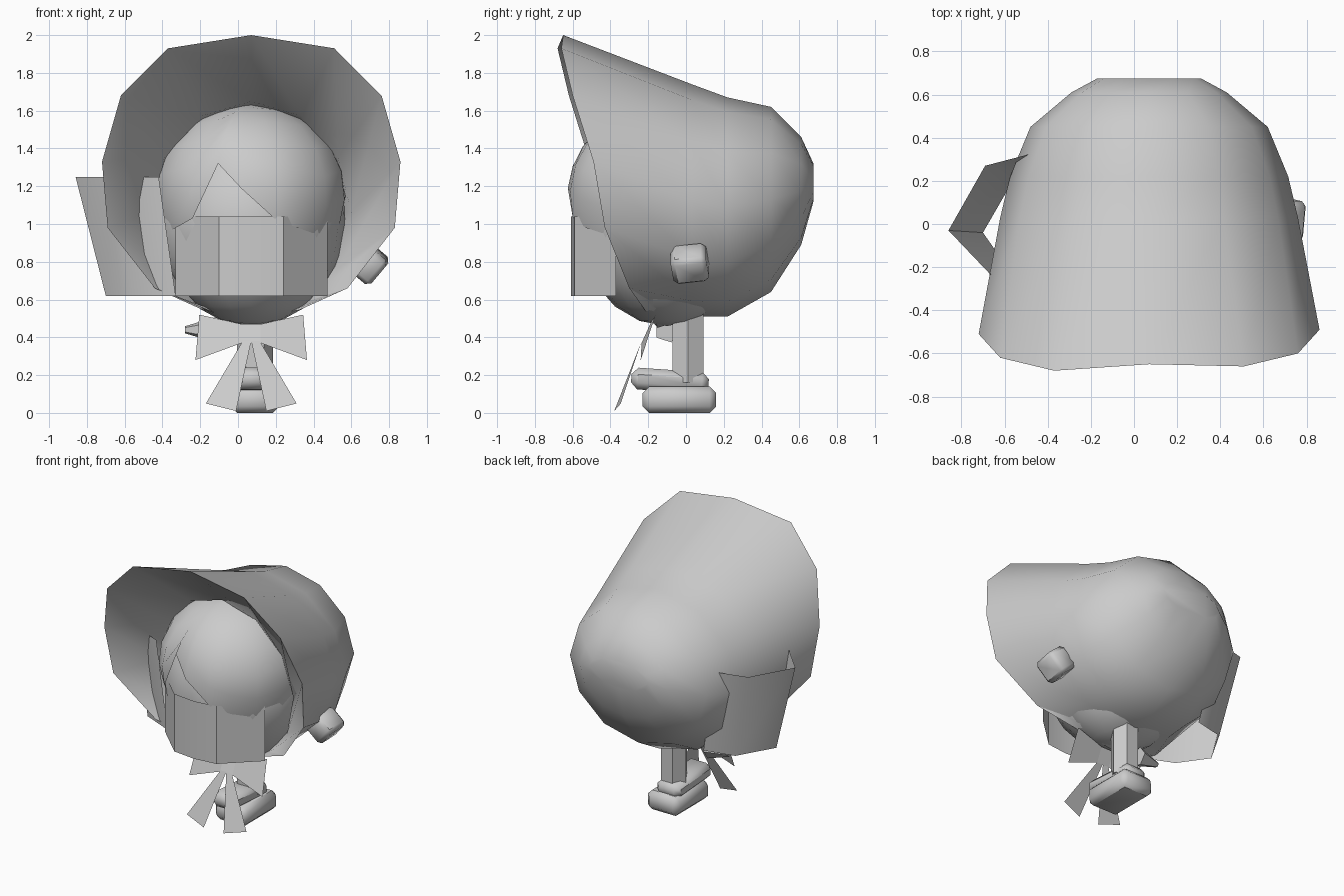
import bpy, bmesh
from math import sin, cos, asin, radians, pi
from mathutils import Matrix, Vector

if "Cube" in bpy.data.objects:
    bpy.data.objects.remove(bpy.data.objects["Cube"])

CX = 0.07  # body centre line


def finish(name, bm, smooth=True, angle=45):
    bmesh.ops.recalc_face_normals(bm, faces=bm.faces)
    me = bpy.data.meshes.new(name)
    bm.to_mesh(me)
    bm.free()
    ob = bpy.data.objects.new(name, me)
    bpy.context.collection.objects.link(ob)
    if smooth:
        bpy.ops.object.select_all(action='DESELECT')
        ob.select_set(True)
        bpy.context.view_layer.objects.active = ob
        bpy.ops.object.shade_smooth_by_angle(angle=radians(angle))
    return ob


def loft(name, rows, closed=False, cap=False, smooth=True, angle=45):
    bm = bmesh.new()
    vs = [[bm.verts.new(p) for p in r] for r in rows]
    n = len(rows[0])
    for a, b in zip(vs, vs[1:]):
        for i in range(n if closed else n - 1):
            j = (i + 1) % n
            bm.faces.new((a[i], a[j], b[j], b[i]))
    if cap:
        bm.faces.new(vs[-1])
    return finish(name, bm, smooth, angle)


def ring(y, w, c, h, tilt=0):
    return [(CX + w * sin(k * pi / 6), y - tilt * cos(k * pi / 6),
             c + h * cos(k * pi / 6)) for k in range(12)]


def ellipsoid(name, loc, r, seg=16, rows=10):
    bm = bmesh.new()
    bmesh.ops.create_uvsphere(bm, u_segments=seg, v_segments=rows, radius=1,
                              matrix=Matrix.Translation(loc) @ Matrix.Diagonal((*r, 1)))
    return finish(name, bm)


def block(name, loc, size, rot=None, bevel=0.03):
    bm = bmesh.new()
    m = Matrix.Translation(loc) @ (rot or Matrix()) @ Matrix.Diagonal((*size, 1))
    bmesh.ops.create_cube(bm, size=1, matrix=m)
    bmesh.ops.bevel(bm, geom=bm.edges[:], offset=bevel, segments=1, affect='EDGES')
    return finish(name, bm)


# Bonnet: flared rim lofted back to a rounded crown, with an inner lining
half = [(0, -.65, 2.0), (.44, -.66, 1.93), (.69, -.60, 1.68), (.79, -.49, 1.33),
        (.76, -.43, .98), (.51, -.30, .66), (0, -.15, .45)]
rim = [(CX + x, y, z) for x, y, z in half]
rim += [(CX - x, y - .02, z) for x, y, z in half[5:0:-1]]
loft("bonnet", [rim, ring(.03, .69, 1.125, .615), ring(.22, .645, 1.09, .58),
                ring(.45, .55, 1.13, .49), ring(.61, .36, 1.175, .285),
                ring(.675, .24, 1.22, .1)], True, True, angle=60)
loft("bonnet_lining", [rim, ring(-.22, .53, 1.06, .59, .06),
                       ring(0, .48, 1.06, .53)], True, angle=60)

# Head
ellipsoid("head", (CX, -.1, 1.0), (.5, .47, .54))

# Fringe: ellipsoid patch with a notched lower edge
edge = [(-100, 1.0), (-75, .95), (-55, .98), (-38, 1.03), (-21, 1.32), (-6, 1.19), (14, 1.03),
        (30, .98), (50, .94), (72, .98), (100, 1.05)]
cz, rz = 1.15, .49
rows = []
for t in range(7):
    row = []
    for a, z in edge:
        e0 = asin((z - cz) / rz)
        e = e0 + (pi / 2 * .97 - e0) * t / 6
        row.append((CX + .52 * sin(radians(a)) * cos(e),
                    -.1 - .53 * cos(radians(a)) * cos(e), cz + rz * sin(e)))
    rows.append(row)
loft("fringe", rows)

# Curved face panel
arc = [(-.33, -.37), (-.1, -.59), (.07, -.61), (.24, -.59), (.475, -.37)]
loft("face_panel", [[(x, y, z) for x, y in arc] for z in (.62, 1.04)], angle=30)

# Slanted panel wrapping the left side
top = [(-.46, .33), (-.69, .27), (-.86, -.03), (-.66, -.24), (-.42, -.34)]
low = [(-.33, .27), (-.55, .22), (-.70, -.04), (-.56, -.24), (-.33, -.34)]
loft("side_panel", [[(x, y, .62) for x, y in low], [(x, y, 1.25) for x, y in top]], angle=60)

# Knob on the right of the bonnet
block("bonnet_knob", (.69, .02, .79), (.16, .19, .17),
      Matrix.Rotation(radians(40), 4, 'Y') @ Matrix.Rotation(radians(8), 4, 'X'), .025)

# Neck bow and ribbon tails, mirrored about the centre line
for side, s in (("left", -1), ("right", 1)):
    loft("bow_" + side, [[(CX, -.19, .47), (CX, -.235, .37)],
                         [(CX + s * .05, -.19, .47), (CX + s * .05, -.235, .37)],
                         [(CX + s * .275, -.16, .52), (CX + s * .295, -.24, .28)]], smooth=False)
    loft("ribbon_tail_" + side, [[(CX, -.235, .38), (CX + s * .045, -.235, .38)],
                                 [(CX + s * .08, -.38, .01), (CX + s * .24, -.345, .05)]], smooth=False)

# Small hand tucked behind the bow
bm = bmesh.new()
bmesh.ops.create_cone(bm, cap_ends=True, segments=5, radius1=.07, radius2=.02, depth=.16,
                      matrix=Matrix.Translation((-.2, -.1, .44)) @ Matrix.Rotation(-pi / 2, 4, 'Y'))
finish("hand", bm)

# Leg and the two overlapping shoes
bm = bmesh.new()
bmesh.ops.create_cone(bm, cap_ends=True, segments=6, radius1=.095, radius2=.095, depth=.4,
                      matrix=Matrix.Translation((.09, .01, .36)) @ Matrix.Rotation(pi / 6, 4, 'Z'))
finish("leg", bm)
block("lower_shoe", (.09, -.035, .07), (.26, .39, .14), None, .035)
block("upper_shoe", (.075, -.085, .17), (.19, .41, .115),
      Matrix.Rotation(radians(-4), 4, 'X'), .035)
